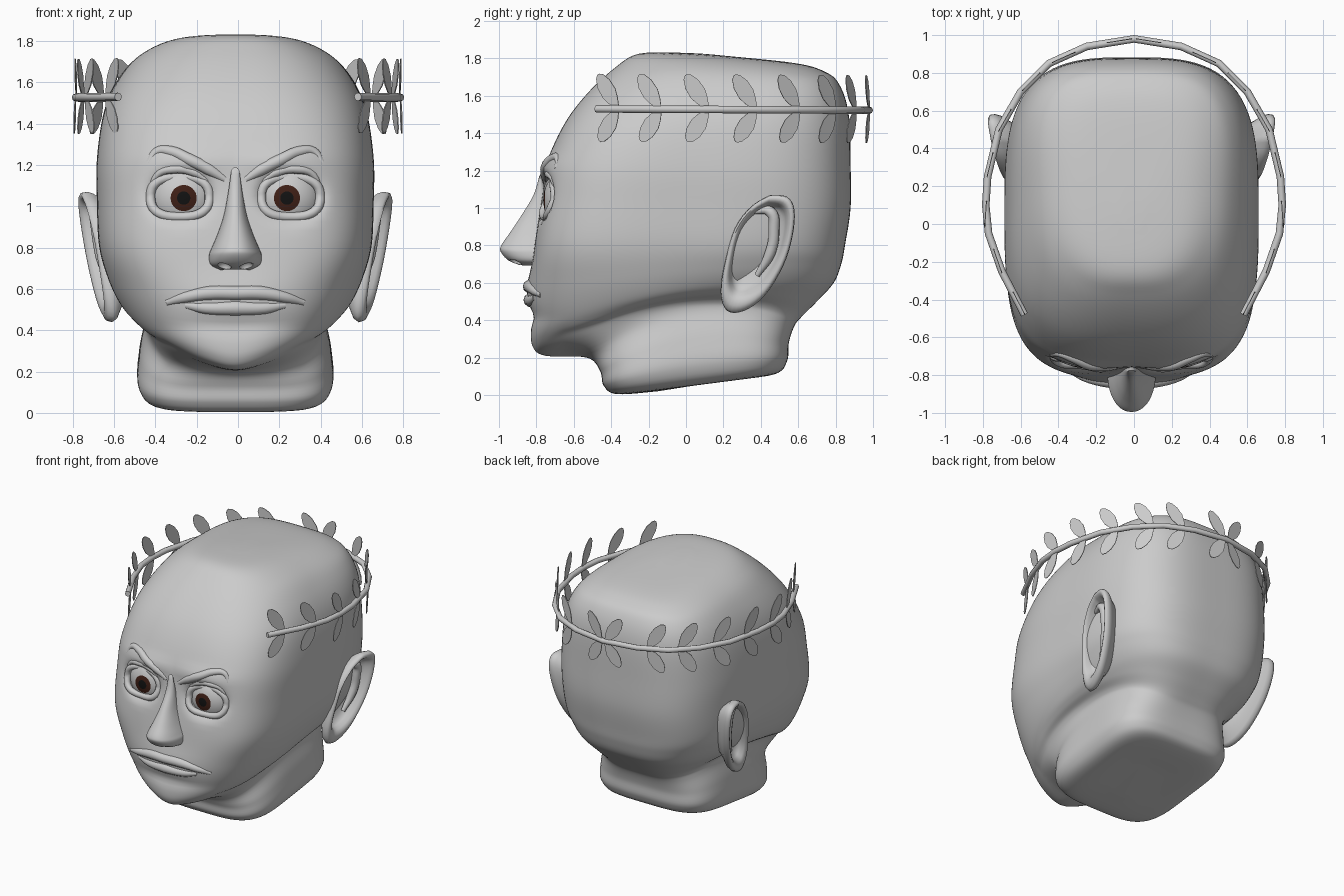
import bpy, bmesh
from math import sin, cos, pi, exp, hypot
from mathutils import Vector
from mathutils.bvhtree import BVHTree

if "Cube" in bpy.data.objects:
    bpy.data.objects.remove(bpy.data.objects["Cube"])


def make_object(name, bm, angle=0.9):
    bmesh.ops.recalc_face_normals(bm, faces=bm.faces)
    mesh = bpy.data.meshes.new(name)
    bm.to_mesh(mesh)
    bm.free()
    ob = bpy.data.objects.new(name, mesh)
    bpy.context.collection.objects.link(ob)
    smooth(ob, angle)
    return ob


def smooth(ob, angle=0.9):
    bpy.ops.object.select_all(action='DESELECT')
    ob.select_set(True)
    bpy.context.view_layer.objects.active = ob
    if angle:
        bpy.ops.object.shade_smooth_by_angle(angle=angle)


def mirror(ob):
    ob.modifiers.new("mirror", 'MIRROR').use_mirror_merge = False
    return ob


def refine(rows, steps):
    """Catmull-Rom interpolation of the rows."""
    out = []
    for i in range(len(rows) - 1):
        p = [rows[max(0, min(len(rows) - 1, i + k))] for k in (-1, 0, 1, 2)]
        for j in range(steps):
            t = j / steps
            out.append([0.5 * (2 * b + (c - a) * t + (2 * a - 5 * b + 4 * c - d) * t * t
                               + (3 * b - a - 3 * c + d) * t ** 3) for a, b, c, d in zip(*p)])
    return out + [list(rows[-1])]


def skin(rings):
    bm = bmesh.new()
    vs = [[bm.verts.new(p) for p in r] for r in rings]
    n = len(vs[0])
    for a, b in zip(vs, vs[1:]):
        for i in range(n):
            bm.faces.new((a[i], a[(i + 1) % n], b[(i + 1) % n], b[i]))
    bm.faces.new(vs[0])
    bm.faces.new(vs[-1])
    return bm


def loft(rows, seg, steps):
    """Tilted superellipse rings: front y/z, back y/z, half width, side z, front/back roundness."""
    rings = []
    for yf, zf, yb, zb, w, zm, nf, nb in refine(rows, steps):
        ring = []
        for i in range(seg):
            t = 2 * pi * i / seg
            a = t - 0.4 * sin(t)
            s, c = sin(a), cos(a)
            n = nf if c > 0 else nb
            r = (abs(s) ** n + abs(c) ** n) ** (-1 / n)
            v = -r * c
            z = zm + (zb - zf) / 2 * v + ((zf + zb) / 2 - zm) * v * v
            ring.append((w * r * s, (yf + yb) / 2 + (yb - yf) / 2 * v, z))
        rings.append(ring)
    return skin(rings)


def tube(name, pts, depth, radii=None, closed=False, smooth_path=True, sides=3):
    cu = bpy.data.curves.new(name, 'CURVE')
    cu.dimensions = '3D'
    cu.bevel_depth, cu.bevel_resolution, cu.use_fill_caps = depth, sides, True
    sp = cu.splines.new('BEZIER' if smooth_path else 'POLY')
    points = sp.bezier_points if smooth_path else sp.points
    points.add(len(pts) - 1)
    for i, (p, q) in enumerate(zip(points, pts)):
        p.co = q if smooth_path else (*q, 1)
        p.radius = radii[i] if radii else 1
        if smooth_path:
            p.handle_left_type = p.handle_right_type = 'AUTO'
    sp.resolution_u = 6
    sp.use_cyclic_u = closed
    ob = bpy.data.objects.new(name, cu)
    bpy.context.collection.objects.link(ob)
    smooth(ob, 0)
    bpy.ops.object.convert(target='MESH')
    ob = bpy.context.view_layer.objects.active
    smooth(ob)
    return ob


# Head, jaw and neck in one loft
head_rows = [
    (-.02, 1.83, .20, 1.815, .06, 1.825, 2.5, 3),
    (-.25, 1.825, .58, 1.775, .31, 1.805, 2.6, 3.4),
    (-.38, 1.75, .74, 1.73, .46, 1.74, 2.7, 3.4),
    (-.53, 1.61, .82, 1.66, .56, 1.625, 2.8, 3.3),
    (-.65, 1.45, .87, 1.50, .635, 1.46, 3.0, 3.2),
    (-.74, 1.25, .88, 1.23, .67, 1.23, 3.3, 3.2),
    (-.77, 1.05, .88, 1.00, .67, 1.02, 3.6, 3.2),
    (-.81, .80, .85, .80, .66, .81, 3.6, 3.2),
    (-.83, .58, .83, .70, .62, .67, 3.0, 3.2),
    (-.83, .38, .79, .60, .57, .57, 2.5, 3.2),
    (-.82, .26, .70, .50, .52, .52, 2.25, 3.2),
    (-.75, .21, .62, .42, .46, .49, 2.4, 3.4),
    (-.53, .20, .58, .37, .44, .44, 3.2, 3.8),
    (-.46, .13, .55, .28, .465, .30, 4, 4),
    (-.44, .05, .54, .18, .47, .15, 4, 4),
    (-.37, .005, .47, .11, .39, .06, 3.8, 3.8),
    (-.15, .02, .20, .075, .15, .05, 3, 3)]
bm = loft(head_rows, 180, 6)
for v in bm.verts:
    x, y, z = abs(v.co.x), v.co.y, v.co.z
    if y < -.4 and z > .24:
        e = ((x - .265) / .14) ** 2 + ((z - 1.05) / .10) ** 2
        v.co.y += .10 * exp(-e * e)                                        # eye socket
        v.co.y -= .02 * exp(-(x / .26) ** 2 - ((z - .57) / .10) ** 2)      # mouth mound
        v.co.y += .02 * exp(-(x / .25) ** 2 - ((z - .42) / .045) ** 2)     # chin groove
        v.co.y -= .02 * exp(-((x - .22) / .2) ** 2 - ((z - 1.22) / .05) ** 2)  # brow ridge
    if z > 1.6:
        v.co.z -= .012 * min(1, (x / .4) ** 2) * (z - 1.6) / .22           # domed crown
    if z < .6 and y < -.45:                                                # pointed chin
        v.co.z += .045 * exp(-((z - .24) / .13) ** 2) * x * x / (x * x + .02) * min(1, (-.45 - y) / .2)
bm.normal_update()
tree = BVHTree.FromBMesh(bm)
make_object("head", bm)


def on_face(x, z, out=0.0):
    hit = tree.ray_cast(Vector((x, -2, z)), Vector((0, 1, 0)))[0]
    return (x, hit.y - out, z)


# Nose with nostrils cut in
nose_rows = [(yf, z, -1.56 - yf, z + .02, w, z, nf, 2) for yf, z, w, nf in (
    (-.785, 1.17, .02, 2), (-.815, 1.07, .034, 2), (-.88, .96, .055, 2.1), (-.94, .87, .085, 2.2),
    (-.988, .80, .115, 2.2), (-.99, .765, .128, 2.2), (-.95, .72, .122, 2.2), (-.89, .695, .08, 2))]
nose = make_object("nose", loft(nose_rows, 48, 5))
bm = bmesh.new()
for side in (-1, 1):
    geo = bmesh.ops.create_icosphere(bm, subdivisions=3, radius=.036)
    bmesh.ops.translate(bm, verts=geo['verts'], vec=(side * .055, -.915, .70))
cutter = make_object("nostril_cutter", bm)
cutter.hide_render = True
cutter.hide_set(True)
cut = nose.modifiers.new("nostrils", 'BOOLEAN')
cut.operation, cut.object = 'DIFFERENCE', cutter

# Eyes with iris and pupil rings
mats = []
for name, col in (("iris_brown", (.05, .014, .008, 1)), ("pupil_black", (.006, .006, .006, 1))):
    m = bpy.data.materials.new(name)
    m.diffuse_color = col
    m.use_nodes = True
    m.node_tree.nodes["Principled BSDF"].inputs["Base Color"].default_value = m.diffuse_color
    mats.append(m)
EX, EY, EZ, ER = .25, -.64, 1.04, .165
rings = []
for i in range(1, 64):
    a = pi * i / 64
    rings.append([(EX + ER * sin(a) * cos(2 * pi * k / 40), EY - .122 * cos(a),
                   EZ + ER * sin(a) * sin(2 * pi * k / 40)) for k in range(40)])
eye = make_object("eyes", skin(rings))
for m in (None, *mats):
    eye.data.materials.append(m)
for f in eye.data.polygons:
    d = hypot(f.center.x - EX, f.center.z - EZ)
    if f.center.y < EY:
        f.material_index = 2 if d < .033 else 1 if d < .066 else 0
mirror(eye)

# Eyelids, brow folds and lips
lid = []
for k in range(20):
    a = 2 * pi * k / 20
    r = (abs(cos(a)) ** 2.6 + abs(sin(a)) ** 2.6) ** (-1 / 2.6)
    lid.append(on_face(.268 + .142 * r * cos(a), 1.045 + .096 * r * sin(a), .006))
mirror(tube("eyelids", lid, .023, closed=True))
fold = [(.13, 1.12), (.2, 1.165), (.3, 1.18), (.38, 1.15), (.415, 1.05)]
mirror(tube("eyelid_folds", [on_face(x, z, -.01) for x, z in fold], .022, (.5, 1, 1, .8, .3)))
brow = [(.05, 1.13), (.13, 1.18), (.22, 1.225), (.31, 1.265), (.38, 1.265), (.42, 1.21)]
mirror(tube("brows", [on_face(x, z, -.014) for x, z in brow], .03, (.6, 1, 1, .9, .7, .5)))
upper = [(-.33, .535), (-.24, .56), (-.12, .58), (0, .58), (.12, .58), (.24, .56), (.33, .535)]
tube("upper_lip", [on_face(x, z, -.012) for x, z in upper], .035, (.5, .8, 1, 1, 1, .8, .5))
lower = [(-.24, .522), (-.14, .508), (0, .508), (.14, .508), (.24, .522)]
tube("lower_lip", [on_face(x, z, -.014) for x, z in lower], .038, (.5, .8, 1, .8, .5))

# Ears: outline lofted from the skull over the rim into the hollow
outline = [(.45, 1.07), (.54, 1.06), (.58, .99), (.57, .85), (.52, .69), (.42, .53), (.31, .45),
           (.22, .45), (.185, .55), (.21, .72), (.26, .89), (.35, 1.01)]
outline = refine(outline + outline[:1], 4)[:-1]


def ear_x(y, z):
    return .632 + .13 * (z - .45) + .18 * (y - .25)


rings = []
for scale, depth in ((.62, .16), (.80, .10), (.96, .06), (1, .035), (.98, .01), (.91, 0),
                     (.84, .005), (.78, .02), (.73, .05), (.64, .085), (.2, .085)):
    ring = []
    for y, z in outline:
        y, z = .40 + (y - .40) * scale, .86 + (z - .86) * scale
        ring.append((ear_x(y, z) - depth, y, z))
    rings.append(ring)
mirror(make_object("ears", skin(rings), 1.2))
inner = [(.36, .98), (.45, .98), (.47, .88), (.45, .76), (.38, .64)]
mirror(tube("ear_inner_ridges", [(ear_x(y, z) - .06, y, z) for y, z in inner], .03, (.4, 1, 1, 1, .5)))

# The head sits slightly off the wreath's centre
for ob in bpy.data.objects:
    ob.location.x = -.013

# Wreath stem, open at the front
half = [(.58, -.48), (.70, -.25), (.77, -.05), (.785, .10), (.775, .25), (.715, .50),
        (.60, .70), (.45, .85), (.25, .94), (0, .98)]
half = [Vector((x, y, 1.53 - .005 * (y + .48))) for x, y in half]
stem = half + [Vector((-p.x, p.y, p.z)) for p in half[-2::-1]]
tube("wreath_stem", stem, .02, smooth_path=False, sides=2)


def along(s):
    for a, b in zip(half, half[1:]):
        d = (b - a).length
        if s <= d:
            return a.lerp(b, s / d), (a - b).normalized()
        s -= d


# Paired flat leaves sweeping towards the open ends
leaf = [(0, .008), (.055, .032), (.10, .045), (.16, .042), (.205, .024), (.22, .006)]
leaf += [(u, -w) for u, w in reversed(leaf)]
bm = bmesh.new()
for s in (.13, .38, .64, .90, 1.15, 1.40, 1.62, 1.93):
    base, tan = along(s)
    for up in (-1, 1):
        tilt = Vector((0, 0, up))
        d = (tan * .54 + tilt * .84).normalized()
        side = (tan * .84 - tilt * .54).normalized()
        reach = 1 if up > 0 else .93
        bm.faces.new([bm.verts.new(base + d * u * reach + side * w) for u, w in leaf])
leaves = make_object("wreath_leaves", bm, 0)
leaves.modifiers.new("thickness", 'SOLIDIFY').thickness = .005
mirror(leaves)
